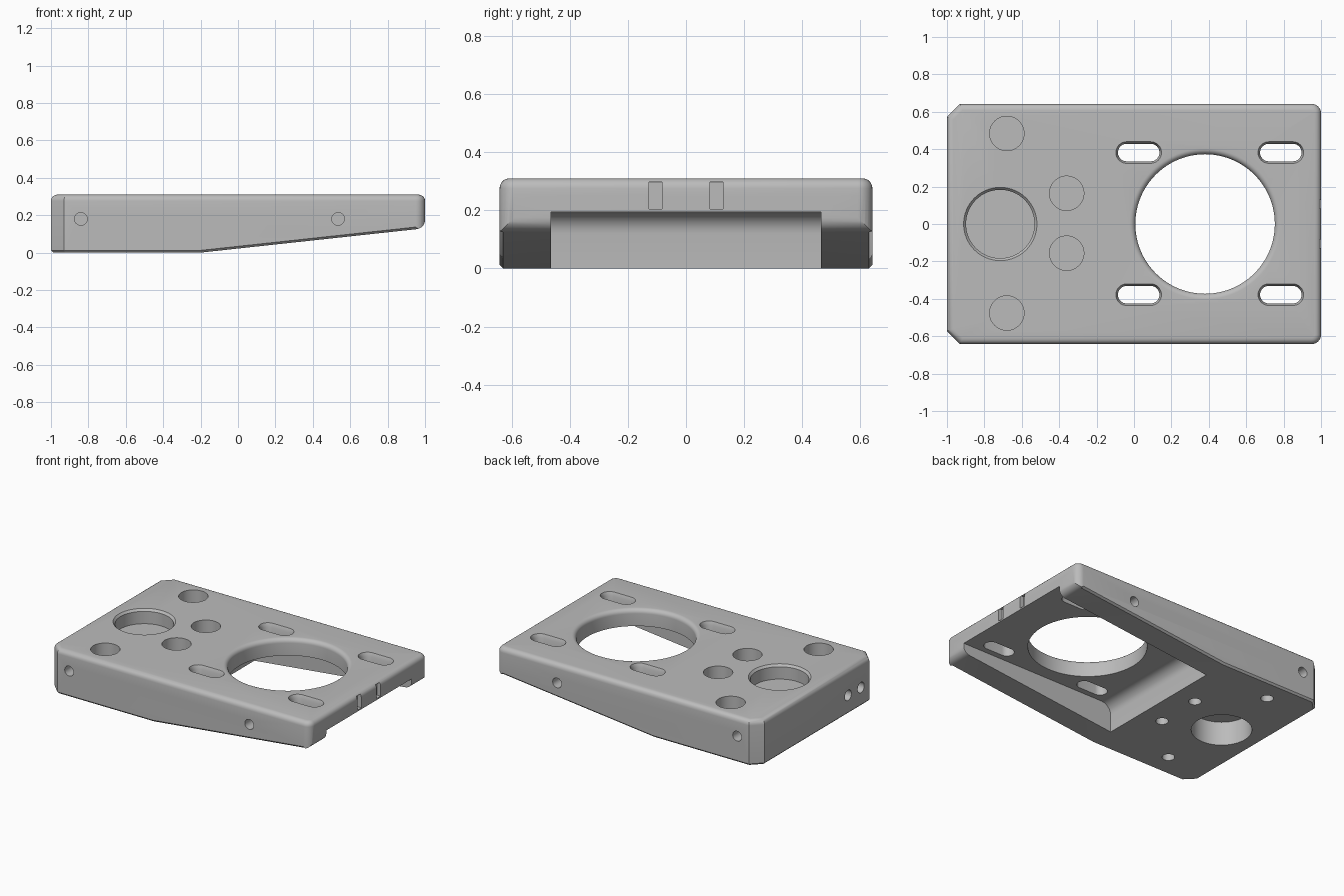
import bpy, bmesh, math
from mathutils import Vector

cube = bpy.data.objects.get("Cube")
if cube:
    bpy.data.objects.remove(cube, do_unlink=True)

grey = bpy.data.materials.new("light grey")
grey.use_nodes = True
grey.diffuse_color = (0.5, 0.5, 0.5, 1)
grey.node_tree.nodes["Principled BSDF"].inputs["Base Color"].default_value = (0.5, 0.5, 0.5, 1)

TOP, SIDE = 0.31, 0.642


def make_object(name, bm):
    bmesh.ops.recalc_face_normals(bm, faces=bm.faces)
    mesh = bpy.data.meshes.new(name)
    bm.to_mesh(mesh)
    bm.free()
    obj = bpy.data.objects.new(name, mesh)
    bpy.context.collection.objects.link(obj)
    return obj


def skin(name, rings):
    """Join equal-sized rings of points into a capped solid."""
    bm = bmesh.new()
    loops = [[bm.verts.new(p) for p in ring] for ring in rings]
    n = len(loops[0])
    for a, b in zip(loops, loops[1:]):
        for i in range(n):
            j = (i + 1) % n
            bm.faces.new((a[i], a[j], b[j], b[i]))
    bm.faces.new(loops[0])
    bm.faces.new(loops[-1])
    return make_object(name, bm)


def side_prism(name, pts, half):
    return skin(name, [[(x, y, z) for x, z in pts] for y in (-half, half)])


def arc(cx, cy, r, start, end, steps=6):
    angles = [math.radians(start + (end - start) * i / steps) for i in range(steps + 1)]
    return [(cx + r * math.cos(a), cy + r * math.sin(a)) for a in angles]


def bore(name, profile, origin, axis=(0, 0, 1), stretch=0, sides=48):
    """Turned cutter; stretch pulls its halves apart along x to form a slot."""
    turn = Vector((0, 0, 1)).rotation_difference(Vector(axis))
    half = sides // 2
    angles = [(math.pi * (i / half - 0.5), 1) for i in range(half + 1)]
    angles += [(math.pi * (i / half + 0.5), -1) for i in range(half + 1)]
    if not stretch:
        angles = [(2 * math.pi * i / sides, 0) for i in range(sides)]
    rings = [[Vector(origin) + turn @ Vector((r * math.cos(a) + s * stretch, r * math.sin(a), h))
              for a, s in angles] for r, h in profile]
    return skin(name, rings)


def combine(obj, tool, operation):
    mod = obj.modifiers.new("cut", "BOOLEAN")
    mod.operation, mod.solver, mod.object = operation, "EXACT", tool
    bpy.context.view_layer.update()
    graph = bpy.context.evaluated_depsgraph_get()
    mesh = bpy.data.meshes.new_from_object(obj.evaluated_get(graph))
    obj.modifiers.clear()
    obj.data = mesh
    bpy.data.objects.remove(tool, do_unlink=True)


# Plate outline: chamfered corners at one end, rounded at the other
corner = arc(0.95, SIDE - 0.05, 0.05, 0, 90)
half_outline = corner + [(-0.93, SIDE), (-1, SIDE - 0.07)]
outline = half_outline + [(x, -y) for x, y in reversed(half_outline)]
plate = skin("mounting_plate", [[(x, y, z) for x, y in outline] for z in (-0.2, TOP)])
bm = bmesh.new()
bm.from_mesh(plate.data)
rim = [e for e in bm.edges if all(v.co.z > TOP - 0.01 for v in e.verts)]
bmesh.ops.bevel(bm, geom=rim, offset=0.034, segments=5, profile=0.5, affect="EDGES")
bm.to_mesh(plate.data)
bm.free()

# Tapered underside with a rounded nose
nose = arc(0.95, 0.175, 0.05, -84, 0)
belly = [(-1.2, 0), (-0.2, 0)] + nose + [(1, 0.25), (1.2, 0.25), (1.2, 0.6), (-1.2, 0.6)]
combine(plate, side_prism("belly_cutter", belly, 1), "INTERSECT")

# Small chamfer around the lower edge
bm = bmesh.new()
bm.from_mesh(plate.data)
bm.normal_update()
lower = []
for e in bm.edges:
    if len(e.link_faces) == 2:
        low, high = sorted(f.normal.z for f in e.link_faces)
        if low < -0.99 and abs(high) < 0.1:
            lower.append(e)
bmesh.ops.bevel(bm, geom=lower, offset=0.012, segments=1, affect="EDGES")
bm.to_mesh(plate.data)
bm.free()

# Open pocket underneath
cove = arc(-0.125, 0.12, 0.075, 180, 90)
pocket = [(-0.2, -0.1)] + cove + [(1.2, 0.195), (1.2, -0.1)]
cutters = [side_prism("pocket_cutter", pocket, 0.465)]

# Large through hole with a rounded lip
lip = [(0.373 + 0.03 - x, TOP - 0.03 + z) for x, z in arc(0, 0, 0.03, 0, 90)]
cutters.append(bore("main_hole_cutter", [(0.373, 0.05)] + lip + [(0.403, 0.5)], (0.38, 0, 0), sides=96))

# Stepped round recess above, plain recess below
cutters.append(bore("recess_cutter", [(0.183, 0.21), (0.183, 0.295), (0.196, TOP), (0.196, 0.5)],
                    (-0.715, 0, 0), sides=64))
cutters.append(bore("lower_recess_cutter", [(0.19, -0.1), (0.19, 0.165)], (-0.715, 0, 0), sides=64))

# Four round recesses with screw holes beneath
for x, y in ((-0.68, 0.48), (-0.36, 0.16)):
    for s in (1, -1):
        cutters.append(bore("round_recess_cutter", [(0.092, 0.16), (0.092, 0.5)], (x, s * y + 0.004, 0)))
        cutters.append(bore("screw_hole_cutter", [(0.04, -0.1), (0.04, 0.1)], (x, s * y + 0.004, 0), sides=24))

# Four slots with flared mouths
flare = [(0.047, 0.1), (0.047, TOP - 0.025), (0.058, TOP), (0.058, 0.5)]
for x in (0.025, 0.785):
    for y in (-0.378, 0.382):
        cutters.append(bore("slot_cutter", flare, (x, y, 0), stretch=0.064, sides=32))

# Screw holes in the long sides and in the chamfered end
for x in (-0.84, 0.535):
    for s in (1, -1):
        cutters.append(bore("side_hole_cutter", [(0.034, -0.1), (0.034, 0.1)],
                            (x, s * SIDE, 0.18), (0, 1, 0), sides=24))
for y in (-0.34, -0.48):
    cutters.append(bore("end_hole_cutter", [(0.036, -0.1), (0.036, 0.1)], (-1, y, 0.13), (1, 0, 0), sides=24))

# Two notches in the rounded end
for y in (-0.105, 0.105):
    cutters.append(skin("notch_cutter", [[(x, y + w, z) for w, z in
                   ((-0.022, 0.205), (0.022, 0.205), (0.022, 0.298), (-0.022, 0.298))]
                   for x in (0.972, 1.1)]))

for cutter in cutters:
    combine(plate, cutter, "DIFFERENCE")

plate.data.materials.clear()
plate.data.materials.append(grey)
for face in plate.data.polygons:
    face.material_index = 0
bpy.ops.object.select_all(action="DESELECT")
plate.select_set(True)
bpy.context.view_layer.objects.active = plate
bpy.ops.object.shade_smooth_by_angle(angle=math.radians(30))
